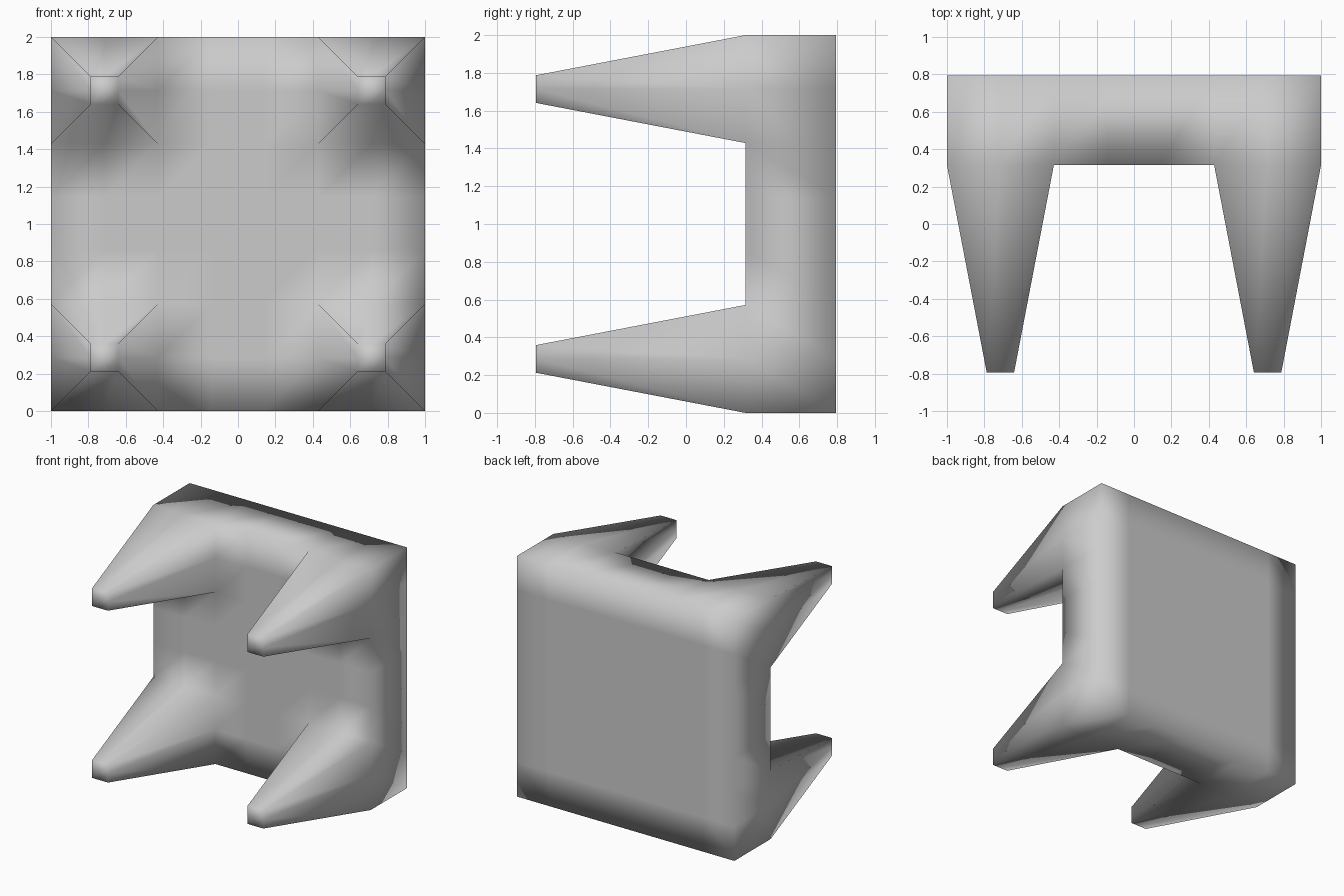
import bpy, bmesh
from mathutils import Matrix, Vector

if "Cube" in bpy.data.objects:
    bpy.data.objects.remove(bpy.data.objects["Cube"])

FRONT, BACK, TIP = 0.315, 0.793, -0.793
CELLS = 7          # slab grid; each leg covers 2 x 2 corner cells
TAPER = 0.257


def extrude(bm, faces, offset):
    """Extrude a region, leave no inner faces, return the new cap faces and vertices."""
    result = bmesh.ops.extrude_face_region(bm, geom=faces)["geom"]
    caps = [g for g in result if isinstance(g, bmesh.types.BMFace)]
    verts = [g for g in result if isinstance(g, bmesh.types.BMVert)]
    bmesh.ops.translate(bm, verts=verts, vec=offset)
    return caps, verts


bm = bmesh.new()

# Square slab standing upright
to_upright = Matrix.Translation((0, BACK, 1)) @ Matrix.Rotation(1.5707963, 4, 'X')
bmesh.ops.create_grid(bm, x_segments=CELLS, y_segments=CELLS, size=1, matrix=to_upright)
front, _ = extrude(bm, bm.faces[:], Vector((0, FRONT - BACK, 0)))

# Four tapered legs drawn out of the slab corners
inner = 1 - 4 / CELLS
centre = 1 - 2 / CELLS
for sx in (-1, 1):
    for sz in (-1, 1):
        corner = []
        for f in front:
            if f.is_valid:
                c = f.calc_center_median()
                if c.x * sx > inner and (c.z - 1) * sz > inner:
                    corner.append(f)
        caps, verts = extrude(bm, corner, Vector((0, TIP - FRONT, 0)))
        leftover = [f for f in corner if f.is_valid and f not in caps]
        if leftover:
            bmesh.ops.delete(bm, geom=leftover, context='FACES')
        pivot = Matrix.Translation((-sx * centre, 0, -1 - sz * centre))
        bmesh.ops.scale(bm, verts=verts, vec=(TAPER, 1, TAPER), space=pivot)

bmesh.ops.recalc_face_normals(bm, faces=bm.faces[:])
for f in bm.faces:
    f.smooth = True

mesh = bpy.data.meshes.new("table_slab_and_legs")
bm.to_mesh(mesh)
bm.free()
table = bpy.data.objects.new("table_slab_and_legs", mesh)
bpy.context.collection.objects.link(table)
